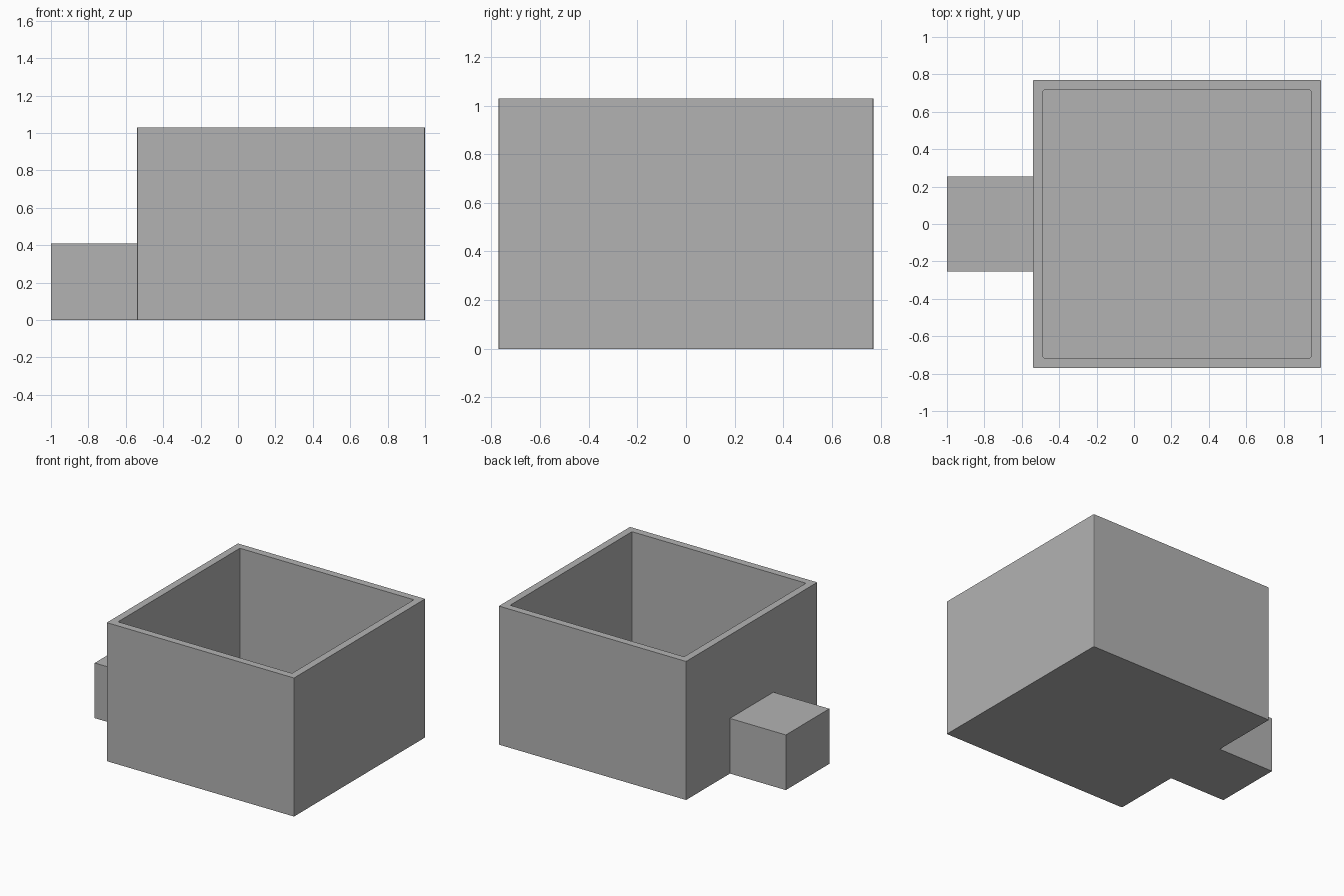
import bpy, bmesh
from mathutils import Matrix, Vector

old = bpy.data.objects.get("Cube")
if old:
    bpy.data.objects.remove(old)

WALL = 0.077
HEIGHT = 1.03

grey = bpy.data.materials.new("plain grey")
grey.use_nodes = True
colour = (0.45, 0.45, 0.45, 1)
grey.diffuse_color = colour
grey.node_tree.nodes["Principled BSDF"].inputs["Base Color"].default_value = colour


def box(bm, low, high):
    """Add an axis-aligned box between two corners."""
    low, high = Vector(low), Vector(high)
    size = Matrix.Diagonal((high - low).to_4d())
    bmesh.ops.create_cube(bm, size=1, matrix=Matrix.Translation((low + high) / 2) @ size)


def finish(bm, name):
    """Turn the mesh into a named object."""
    bmesh.ops.recalc_face_normals(bm, faces=bm.faces)
    mesh = bpy.data.meshes.new(name)
    bm.to_mesh(mesh)
    bm.free()
    mesh.materials.append(grey)
    obj = bpy.data.objects.new(name, mesh)
    bpy.context.collection.objects.link(obj)
    return obj


# Open container: inset the top and push it down to the floor
bm = bmesh.new()
box(bm, (-0.54, -0.77, 0), (1, 0.77, HEIGHT))
top = max(bm.faces, key=lambda f: f.calc_center_median().z)
bmesh.ops.inset_region(bm, faces=[top], thickness=WALL)
new = bmesh.ops.extrude_discrete_faces(bm, faces=[top])["faces"][0]
bmesh.ops.translate(bm, verts=new.verts, vec=(0, 0, WALL - HEIGHT))

# Slightly softened upright corners
upright = [e for e in bm.edges if abs((e.verts[0].co - e.verts[1].co).z) > 0.5]
bmesh.ops.bevel(bm, geom=upright, offset=0.006, segments=2, profile=0.5,
                affect='EDGES')
finish(bm, "open_container")

# Solid side block against the right wall
bm = bmesh.new()
box(bm, (-1, -0.255, 0), (-0.54, 0.255, 0.41))
finish(bm, "side_block")
